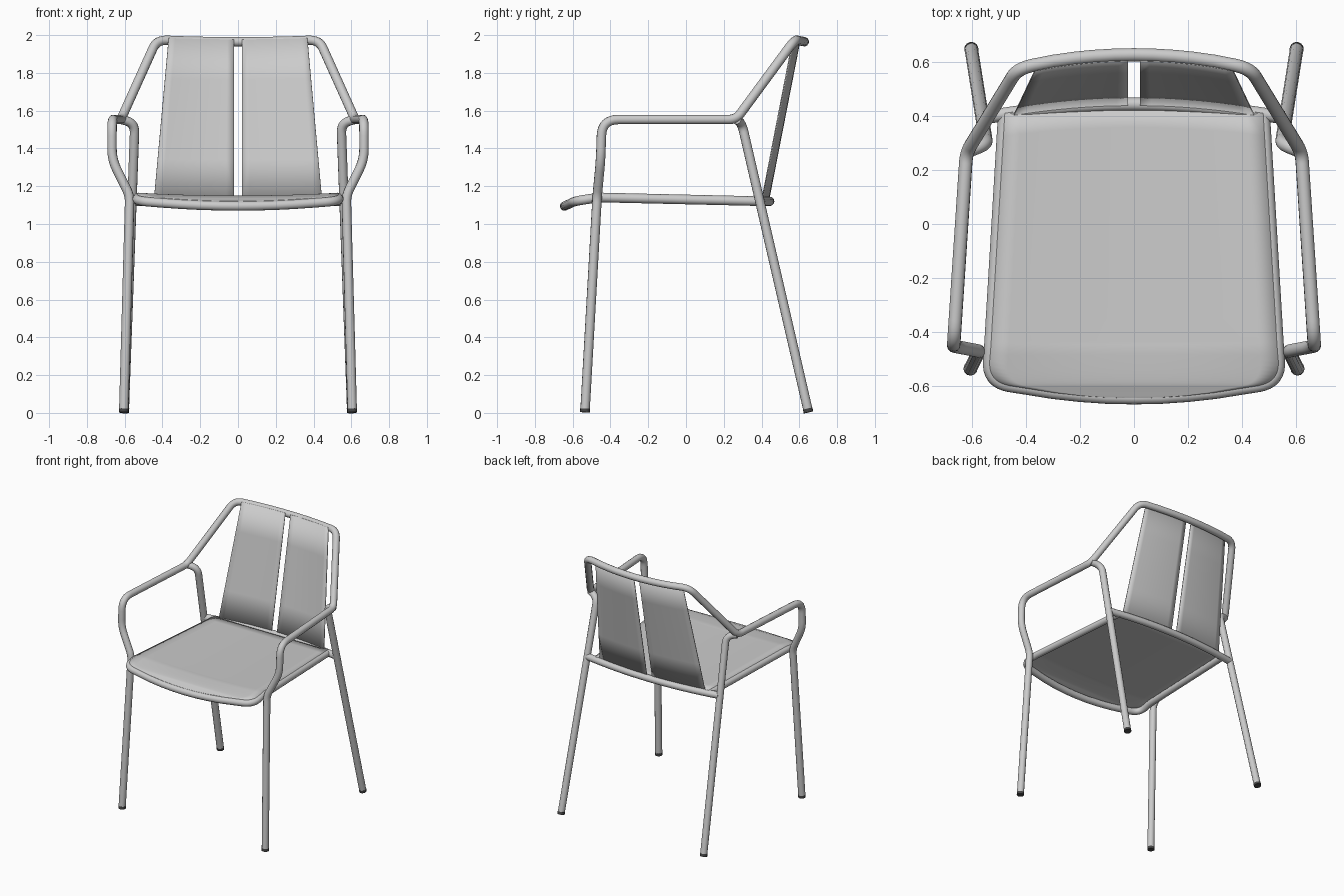
import bpy, math
from mathutils import Vector

if "Cube" in bpy.data.objects:
    bpy.data.objects.remove(bpy.data.objects["Cube"])

R = 0.025  # tube radius


def fillet(pts, steps=8):
    """Round a polyline; each point is (x, y, z, corner radius)."""
    out = [Vector(pts[0][:3])]
    for a, b, c in zip(pts, pts[1:], pts[2:]):
        p = Vector(b[:3])
        u, v = Vector(a[:3]) - p, Vector(c[:3]) - p
        if b[3] == 0:
            out.append(p)
            continue
        turn = math.pi - u.angle(v)
        d = min(b[3] * math.tan(turn / 2), u.length * 0.9, v.length * 0.9)
        s, e = p + u.normalized() * d, p + v.normalized() * d
        for i in range(steps + 1):
            t = i / steps
            out.append(s * (1 - t) ** 2 + p * (2 * t * (1 - t)) + e * t ** 2)
    out.append(Vector(pts[-1][:3]))
    return out


def flip(p):
    return Vector((-p.x, p.y, p.z))


def mirrored(half):
    """Half path ending on x = 0 becomes a full symmetric path."""
    return half + [flip(p) for p in reversed(half[:-1])]


def finish(ob):
    bpy.ops.object.select_all(action='DESELECT')
    ob.select_set(True)
    bpy.context.view_layer.objects.active = ob
    if ob.type == 'CURVE':
        bpy.ops.object.convert(target='MESH')
        ob = bpy.context.object
    bpy.ops.object.shade_smooth_by_angle(angle=math.radians(40))
    return ob


def tube(name, pts, radius=R):
    cu = bpy.data.curves.new(name, 'CURVE')
    cu.dimensions = '3D'
    cu.bevel_depth = radius
    cu.bevel_resolution = 4
    cu.use_fill_caps = True
    sp = cu.splines.new('POLY')
    sp.points.add(len(pts) - 1)
    for q, p in zip(sp.points, pts):
        q.co = (*p, 1)
    ob = bpy.data.objects.new(name, cu)
    bpy.context.collection.objects.link(ob)
    return finish(ob)


def sheet(name, fn, nu, nv, thick=0.006):
    """Thin panel from fn(u, v) with u, v in 0..1."""
    verts = [fn(i / nu, j / nv) for j in range(nv + 1) for i in range(nu + 1)]
    w = nu + 1
    faces = [(j * w + i, j * w + i + 1, (j + 1) * w + i + 1, (j + 1) * w + i)
             for j in range(nv) for i in range(nu)]
    me = bpy.data.meshes.new(name)
    me.from_pydata(verts, [], faces)
    ob = bpy.data.objects.new(name, me)
    bpy.context.collection.objects.link(ob)
    mod = ob.modifiers.new('thickness', 'SOLIDIFY')
    mod.thickness = thick
    mod.offset = 0
    return finish(ob)


# curved top rail of the backrest
def rail(x):
    k = (x / 0.43) ** 2
    return (x, 0.626 - 0.05 * k, 1.965 + 0.01 * k)


# continuous tube: front legs, arms and top rail
half = fillet([
    (0.605, -0.535, 0.005, 0), (0.573, -0.47, 1.15, 0.15),
    (0.667, -0.452, 1.34, 0.25), (0.667, -0.445, 1.553, 0.09),
    (0.62, 0.265, 1.553, 0.08), (*rail(0.43), 0.09),
    *[(*rail(x), 0) for x in (0.3, 0.22, 0.15, 0.07)], (*rail(0), 0)])
tube('front_legs_arms_and_top_rail', mirrored(half))

# back legs
back = fillet([(0.602, 0.648, 0.005, 0), (0.546, 0.295, 1.535, 0.07),
               (0.62, 0.268, 1.553, 0)])
tube('back_leg_right', back)
tube('back_leg_left', [flip(p) for p in back])

# dark foot caps
dark = bpy.data.materials.new('dark_plastic')
dark.diffuse_color = (0.06, 0.06, 0.06, 1)
dark.use_nodes = True
dark.node_tree.nodes["Principled BSDF"].inputs["Base Color"].default_value = dark.diffuse_color
for leg, path in (('front', half), ('back', back)):
    d = (path[1] - path[0]).normalized()
    for side, f in (('right', lambda p: p), ('left', flip)):
        cap = tube(f'{leg}_foot_cap_{side}',
                   [f(path[0] - d * 0.002), f(path[0] + d * 0.018)], R + 0.001)
        cap.data.materials.append(dark)

# rear seat cross tube
tube('seat_back_tube', [Vector((x, 0.443 - 0.05 * (x / 0.555) ** 2, 1.12))
                        for x in [0.555 * i / 10 for i in range(-10, 11)]])

# seat side and front tube
seat = fillet([
    (0.478, 0.41, 1.12, 0), (0.53, -0.46, 1.14, 0.3),
    (0.541, -0.585, 1.122, 0.09), (0.4, -0.607, 1.111, 0),
    (0.3, -0.623, 1.104, 0), (0.2, -0.634, 1.099, 0),
    (0.1, -0.641, 1.096, 0), (0, -0.643, 1.095, 0)])
tube('seat_frame_tube', mirrored(seat))

# seat panel: rows span the frame from side to side, slightly dished
start, end = seat[0], seat[1]
edge = [start.lerp(end, i / 10) for i in range(10)] + seat[1:]


def seat_point(u, v):
    p = edge[round(v * (len(edge) - 1))]
    s = 2 * u - 1
    bow = 1 - s * s
    back_bow = 0.035 * bow * max(0, (p.y + 0.4) / 0.8)
    sag = 0.016 * bow * min(1, max(0, (p.y + 0.64) / 0.2))
    return (p.x * s, p.y + back_bow, p.z + R - 0.002 - sag)


sheet('seat_panel', seat_point, 16, len(edge) - 1)

# two curved back slats with a slit between
for side, sg in (('right', 1), ('left', -1)):
    def slat_point(u, v):
        xb, xt = 0.022 + 0.423 * u, 0.022 + 0.345 * u
        low = Vector((xb, 0.438 - 0.035 * (xb / 0.44) ** 2, 1.128))
        top = Vector(rail(xt)) + Vector((0, -0.022, 0.012))
        p = low.lerp(top, v)
        return (p.x * sg, p.y, p.z)
    sheet('back_slat_' + side, slat_point, 10, 4)
